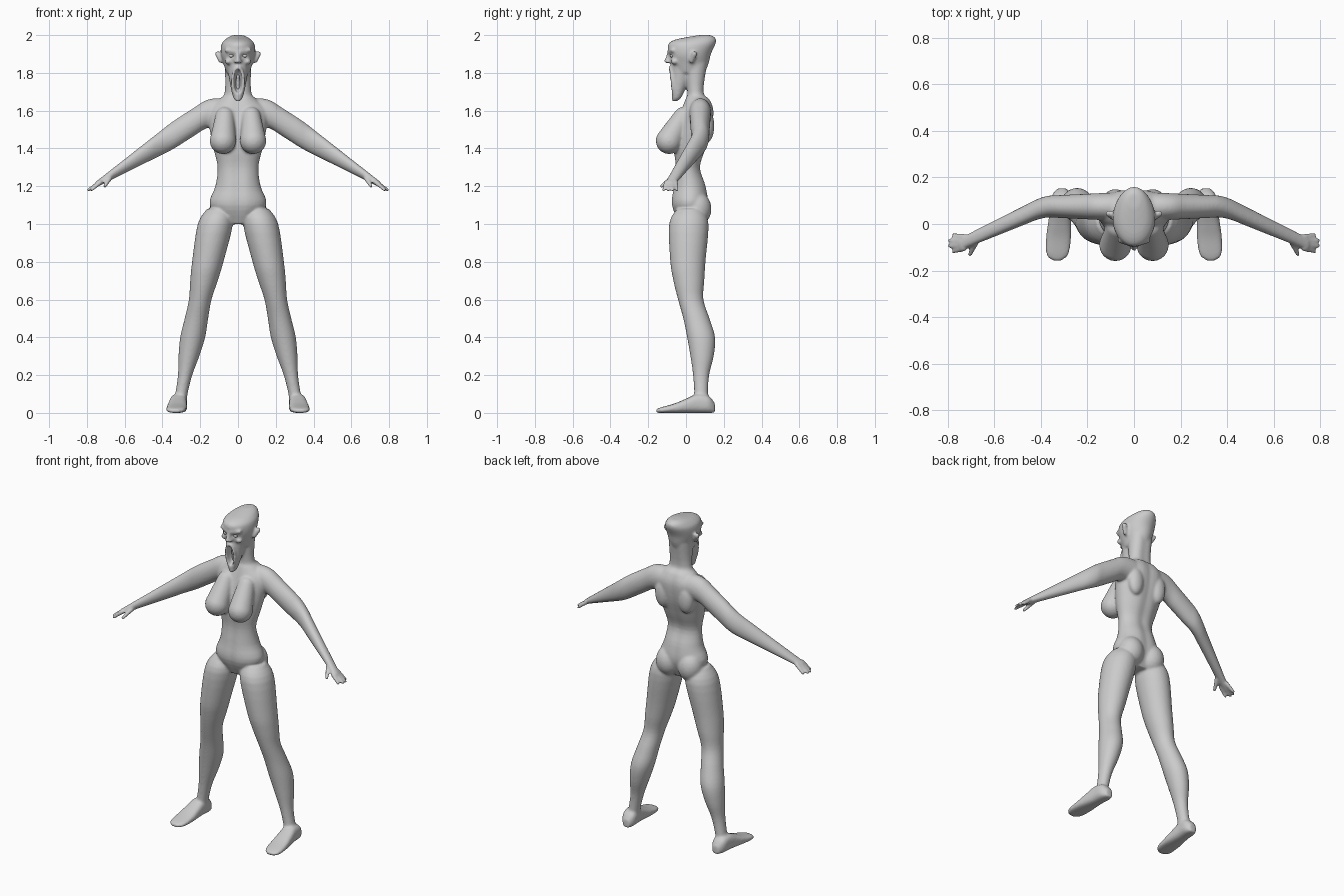
import bpy, bmesh, math
from mathutils import Vector, Matrix

default = bpy.data.objects.get("Cube")
if default:
    bpy.data.objects.remove(default, do_unlink=True)

GREY = (.6, .6, .6, 1)
clay = bpy.data.materials.new("grey clay")
clay.use_nodes = True
clay.diffuse_color = GREY
clay.node_tree.nodes["Principled BSDF"].inputs["Base Color"].default_value = GREY

BOTH, MIDDLE = (1, -1), (1,)


def catmull(before, start, end, after, t):
    """Point on a smooth curve running from start to end."""
    before, start, end, after = (Vector(row) for row in (before, start, end, after))
    leave, arrive = (end - before) / 2, (after - start) / 2
    ease = t * t * (3 - 2 * t)
    return (start.lerp(end, ease) + leave * t * (1 - t) ** 2
            - arrive * t * t * (1 - t))


def loft(bm, axis, rows, sides=MIDDLE, power=1, groove=0, steps=4, count=40):
    """Skin rounded sections along an axis: position, two centres, two half sizes."""
    last = len(rows) - 1
    stations = []
    for i in range(last):
        near = [rows[min(max(i + k, 0), last)] for k in range(-1, 3)]
        stations += [catmull(*near, step / steps) for step in range(steps)]
    stations.append(rows[last])
    for side in sides:
        rings = []
        for position, centre_a, centre_b, half_a, half_b in stations:
            ring = []
            for k in range(count):
                angle = math.tau * k / count
                c, s = math.cos(angle), math.sin(angle)
                a = centre_a + half_a * math.copysign(abs(c) ** power, c)
                b = centre_b + half_b * math.copysign(abs(s) ** power, s)
                b -= math.copysign(groove, s) * math.exp(-(a / .03) ** 2)
                point = [a, b]
                point.insert(axis, position)
                point[0] *= side
                ring.append(bm.verts.new(point))
            rings.append(ring)
        faces = [bm.faces.new(rings[0]), bm.faces.new(rings[-1])]
        for low, high in zip(rings, rings[1:]):
            for k in range(count):
                n = (k + 1) % count
                faces.append(bm.faces.new((low[k], low[n], high[n], high[k])))
        bmesh.ops.recalc_face_normals(bm, faces=faces)


def column(bm, rows, groove=0):
    """Upright loft on the middle line: height, half width, depth centre, half depth."""
    loft(bm, 2, [(z, 0, y, width, depth) for z, width, y, depth in rows], groove=groove)


def ball(bm, centre, radii, sides=BOTH):
    for side in sides:
        place = Matrix.Translation((centre[0] * side, centre[1], centre[2]))
        bmesh.ops.create_icosphere(bm, subdivisions=3, radius=1,
                                   matrix=place @ Matrix.Diagonal((*radii, 1)))


def limb(bm, start, end, start_radius, end_radius, sides=BOTH, beads=14):
    """Tapered rounded bar made of close overlapping balls."""
    start, end = Vector(start), Vector(end)
    for i in range(beads):
        t = i / (beads - 1)
        radius = start_radius + (end_radius - start_radius) * t
        ball(bm, start.lerp(end, t), [radius] * 3, sides)


def shade(mesh):
    mesh.materials.clear()
    mesh.materials.append(clay)
    for poly in mesh.polygons:
        poly.use_smooth = True
        poly.material_index = 0


def finish(name, bm):
    mesh = bpy.data.meshes.new(name)
    bm.to_mesh(mesh)
    bm.free()
    shade(mesh)
    obj = bpy.data.objects.new(name, mesh)
    bpy.context.scene.collection.objects.link(obj)
    return obj


bm = bmesh.new()

# Torso and neck, with a shallow groove down spine and breastbone
column(bm, [(1, .06, .02, .06), (1.1, .15, .02, .1), (1.2, .12, .02, .09),
            (1.3, .108, .01, .07), (1.4, .13, .02, .09), (1.5, .15, .04, .1),
            (1.6, .16, .06, .09), (1.66, .1, .06, .07), (1.7, .07, .05, .05),
            (1.85, .07, .05, .07)], groove=.009)

# Chest, shoulder blades and buttocks
limb(bm, (.07, -.015, 1.57), (.08, -.09, 1.44), .05, .07)
ball(bm, (.08, .11, 1.52), (.05, .04, .09))
ball(bm, (.075, .06, 1.08), (.075, .075, .09))

# Legs splay along a straight line, deeper than wide
leg = [(1.08, .06, .02), (1, .093, .015), (.8, .083, .01), (.7, .073, .015),
       (.6, .06, .025), (.5, .062, .055), (.4, .066, .08), (.3, .055, .085),
       (.2, .038, .08), (.1, .033, .08), (.04, .04, .08)]
loft(bm, 2, [(z, .32 - .2 * z, y, width, width * 1.12) for z, width, y in leg], BOTH)

# Feet turn out slightly and stand on flat soles
foot = [(-.157, .02, .02), (-.13, .048, .03), (-.06, .054, .05), (0, .05, .075),
        (.06, .045, .1), (.12, .042, .09), (.153, .02, .05)]
loft(bm, 1, [(y, .32 - .07 * y, top / 2, width, top / 2) for y, width, top in foot],
     BOTH, power=.75)

# Arms slope down, swing forward and taper to the palm
reach = [.08 + .048 * i for i in range(15)]
loft(bm, 0, [(x, min(.075, .25 - .45 * x), min(1.59, 1.69 - .64 * x),
              .065 - .05 * x, min(.075, .125 - .145 * x)) for x in reach], BOTH)

# Fingers fan out from the palm, then the thumb
for i in range(4):
    fan = i - 1.5
    tip = (.795 - .008 * fan * fan, -.083 - .024 * fan, 1.18)
    limb(bm, (.73, -.08 - .017 * fan, 1.22), tip, .013, .009)
limb(bm, (.68, -.08, 1.24), (.705, -.13, 1.2), .014, .01)

# Skull swept up at the back
column(bm, [(1.8, .062, .02, .08), (1.85, .077, .02, .1), (1.9, .091, .02, .112),
            (1.95, .088, .03, .125), (1.975, .07, .05, .11), (1.99, .05, .08, .07),
            (2, .025, .1, .03)])

# Long dropped jaw
column(bm, [(1.65, .01, -.06, .015), (1.67, .026, -.05, .025), (1.72, .038, -.04, .04),
            (1.8, .052, -.02, .06), (1.86, .06, -.02, .06)])

# Lips round the open mouth
for k in range(48):
    turn = math.tau * k / 48
    rise = math.sin(turn)
    spot = (.029 * math.cos(turn), -.075 - .009 * rise, 1.755 + .074 * rise)
    ball(bm, spot, [.009] * 3, MIDDLE)

# Brow, nose, nostrils, cheeks and ears
limb(bm, (.01, -.088, 1.913), (.06, -.07, 1.92), .012, .012)
limb(bm, (0, -.09, 1.905), (0, -.104, 1.862), .009, .012, MIDDLE)
ball(bm, (.012, -.094, 1.86), (.01, .012, .009))
ball(bm, (.05, -.06, 1.86), (.02, .02, .016))
limb(bm, (.09, .03, 1.865), (.108, .045, 1.9), .014, .015)

body = finish("body", bm)

# Cutter for mouth hollow and eye sockets
bm = bmesh.new()
ball(bm, (0, -.085, 1.755), (.022, .055, .066), MIDDLE)
ball(bm, (.035, -.094, 1.89), (.02, .02, .011))
cutter = finish("hollow_cutter", bm)
cutter.hide_render = True

# Fuse the parts, carve the hollows and smooth the skin
for stage in ("fuse", "carve", "skin"):
    if stage == "carve":
        carve = body.modifiers.new(stage, "BOOLEAN")
        carve.operation = "DIFFERENCE"
        carve.object = cutter
    else:
        remesh = body.modifiers.new(stage, "REMESH")
        remesh.mode = "VOXEL"
        remesh.voxel_size = .006
relax = body.modifiers.new("relax", "SMOOTH")
relax.factor = .5
relax.iterations = 6
graph = bpy.context.evaluated_depsgraph_get()
skin = bpy.data.meshes.new_from_object(body.evaluated_get(graph))
body.modifiers.clear()
body.data = skin
shade(skin)
bpy.data.objects.remove(cutter, do_unlink=True)

# Eyes and tongue
bm = bmesh.new()
ball(bm, (.035, -.074, 1.89), (.013, .011, .009))
finish("eyes", bm)
bm = bmesh.new()
limb(bm, (0, -.035, 1.72), (0, -.05, 1.78), .012, .009, MIDDLE)
finish("tongue", bm)
